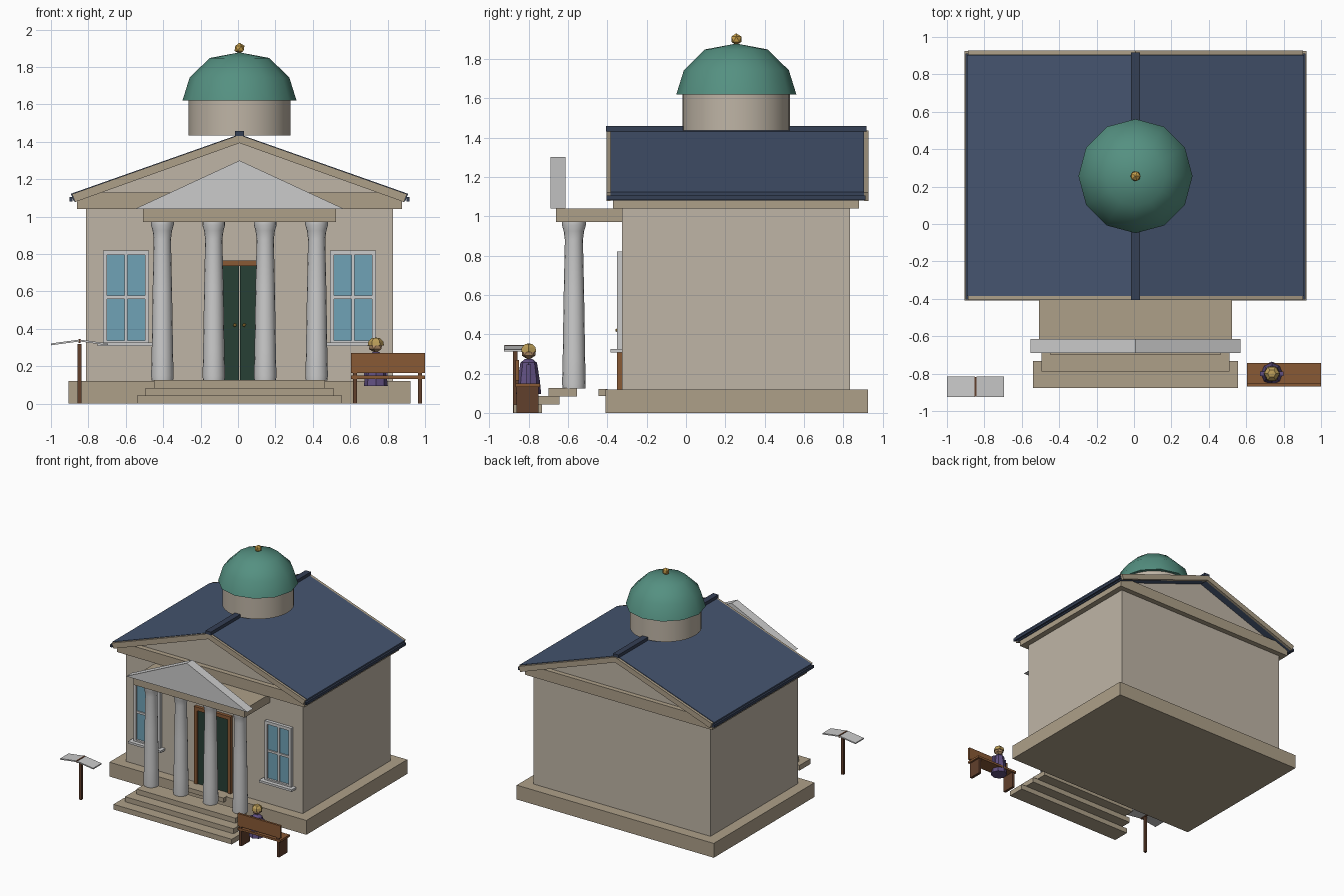
import bpy, bmesh, math
from mathutils import Vector

if "Cube" in bpy.data.objects:
    bpy.data.objects.remove(bpy.data.objects["Cube"])

CX, CY = 0.008, 0.256  # building axis

def mat(name, r, g, b):
    m = bpy.data.materials.new(name)
    m.diffuse_color = (r, g, b, 1)
    m.use_nodes = True
    m.node_tree.nodes["Principled BSDF"].inputs["Base Color"].default_value = m.diffuse_color
    return m

STONE = mat("stone", .52, .46, .38)
TRIM = mat("trim", .42, .35, .25)
NAVY = mat("roof_blue", .06, .09, .16)
RIDGE = mat("ridge_blue", .035, .05, .09)
COPPER = mat("copper_green", .09, .28, .22)
GOLD = mat("gold", .60, .36, .07)
GREEN = mat("door_green", .02, .05, .035)
BROWN = mat("wood", .25, .10, .035)
DARK = mat("dark_wood", .12, .05, .025)
GLASS = mat("glass", .16, .36, .47)
PURPLE = mat("purple", .12, .08, .22)
SKIN = mat("skin", .45, .27, .14)
HAIR = mat("hair", .50, .34, .10)

def finish(name, bm, m=None, smooth=None):
    bmesh.ops.recalc_face_normals(bm, faces=bm.faces)
    me = bpy.data.meshes.new(name)
    bm.to_mesh(me)
    bm.free()
    ob = bpy.data.objects.new(name, me)
    bpy.context.collection.objects.link(ob)
    if m:
        me.materials.append(m)
    if smooth:
        bpy.ops.object.select_all(action='DESELECT')
        bpy.context.view_layer.objects.active = ob
        ob.select_set(True)
        bpy.ops.object.shade_smooth_by_angle(angle=math.radians(smooth))
    return ob

def extrude_y(name, pts, y0, y1, m=None):
    """Extrude an x-z profile along y."""
    bm = bmesh.new()
    f = bm.faces.new([bm.verts.new((x, y0, z)) for x, z in pts])
    r = bmesh.ops.extrude_face_region(bm, geom=[f])
    vs = [v for v in r['geom'] if isinstance(v, bmesh.types.BMVert)]
    bmesh.ops.translate(bm, verts=vs, vec=(0, y1 - y0, 0))
    return finish(name, bm, m)

def box(name, x0, x1, y0, y1, z0, z1, m=None):
    return extrude_y(name, [(x0, z0), (x1, z0), (x1, z1), (x0, z1)], y0, y1, m)

def lathe(name, prof, x, y, n, m=None, smooth=None):
    """Revolve (radius, z) points round a vertical axis, capped."""
    bm = bmesh.new()
    rings = []
    for r, z in prof:
        if r == 0:
            rings.append([bm.verts.new((x, y, z))] * n)
        else:
            rings.append([bm.verts.new((x + r * math.cos(2 * math.pi * i / n),
                                        y + r * math.sin(2 * math.pi * i / n), z)) for i in range(n)])
    for a, b in zip(rings, rings[1:]):
        for i in range(n):
            j = (i + 1) % n
            bm.faces.new(list(dict.fromkeys([a[i], a[j], b[j], b[i]])))
    for ring in (rings[0], rings[-1]):
        if len(set(ring)) > 2:
            bm.faces.new(ring)
    return finish(name, bm, m, smooth)

def ball(name, x, y, z, r, sub, m):
    bm = bmesh.new()
    bmesh.ops.create_icosphere(bm, subdivisions=sub, radius=r)
    bmesh.ops.translate(bm, verts=bm.verts, vec=Vector((x, y, z)))
    return finish(name, bm, m)

# main hall
box("plinth", CX - .913, CX + .913, -.41, .925, 0, .12, TRIM)
box("hall_walls", CX - .82, CX + .82, -.325, .835, .12, 1.04, STONE)
box("cornice", CX - .868, CX + .868, -.372, .88, 1.04, 1.13, TRIM)
extrude_y("gable_wall", [(CX - .80, 1.12), (CX + .80, 1.12), (CX, 1.41)], -.33, .84, STONE)

def chevron(w, top, eave, t):
    """Gable roof section with square-cut eaves."""
    return [(CX - w, eave), (CX, top), (CX + w, eave), (CX + w - .017, eave - t),
            (CX, top - t - .002), (CX - w + .017, eave - t)]

# gable roof
extrude_y("roof_slopes", chevron(.902, 1.44, 1.122, .042), -.385, .904, NAVY)
for label, y in (("front", -.405), ("back", .906)):
    extrude_y(label + "_raking_trim", chevron(.896, 1.437, 1.12, .042), y, y + .022, TRIM)
box("roof_ridge", CX - .025, CX + .025, -.406, .918, 1.432, 1.458, RIDGE)
for s in (-1, 1):
    x = CX + s * .902
    box("eave_strip", x - .008, x + .008, -.403, .912, 1.082, 1.105, RIDGE)

# drum, dome and finial
lathe("drum", [(.273, 1.435), (.273, 1.625)], CX, CY, 32, STONE, 40)
lathe("dome", [(.305, 1.62), (.267, 1.742), (.16, 1.848), (0, 1.878)], CX, CY, 12, COPPER, 50)
ball("finial", CX, CY, 1.90, .03, 1, GOLD)

# portico
box("portico_entablature", CX - .515, CX + .515, -.66, -.325, .97, 1.04, TRIM)
extrude_y("portico_pediment", [(CX - .562, 1.04), (CX + .562, 1.04), (CX, 1.30)], -.69, -.614)
COLUMN = [(.058, .125), (.06, .15), (.057, .28), (.052, .6), (.046, .88), (.052, .925), (.061, .955), (.061, .97)]
for i in range(4):
    lathe("column", COLUMN, CX + (i - 1.5) * .275, -.57, 16, None, 40)
for i in range(3):
    w = .548 - i * .045
    y = -.877 + i * .089
    box("step", CX - w, CX + w, y, y + .145, i * .042, i * .042 + .043, TRIM)
box("threshold", CX - .17, CX + .17, -.445, -.40, .085, .122, TRIM)

# double door
for s in (-1, 1):
    a, b = sorted((CX + s * .002, CX + s * .14))
    box("door_leaf", a, b, -.342, -.32, .12, .735, GREEN)
    a, b = sorted((CX + s * .14, CX + s * .17))
    box("door_jamb", a, b, -.352, -.32, .12, .765, BROWN)
    ball("door_knob", CX + s * .025, -.35, .42, .01, 1, GOLD)
box("door_lintel", CX - .14, CX + .14, -.352, -.32, .735, .765, BROWN)

# windows
for s in (-1, 1):
    x = CX + s * .607
    box("window_glass", x - .11, x + .11, -.334, -.32, .33, .81, GLASS)
    for t in (-1, 1):
        e = x + t * .112
        box("window_stile", e - .011, e + .011, -.352, -.32, .325, .82)
    box("window_head", x - .101, x + .101, -.352, -.32, .795, .82)
    box("window_foot", x - .101, x + .101, -.352, -.32, .325, .338)
    box("window_mullion", x - .009, x + .009, -.345, -.32, .338, .795)
    box("window_transom", x - .101, x + .101, -.344, -.32, .56, .578)
    box("window_sill", x - .152, x + .152, -.385, -.32, .308, .326)

# bench facing the hall
box("bench_seat", .604, 1.0, -.868, -.743, .132, .15, BROWN)
box("bench_back", .604, 1.0, -.868, -.85, .165, .27, BROWN)
for x in (.615, .963):
    box("bench_leg", x, x + .022, -.862, -.75, 0, .134, DARK)
    box("bench_back_post", x, x + .022, -.866, -.852, .14, .18, DARK)

# seated figure
lathe("robe", [(.064, .095), (.056, .17), (.042, .255), (.018, .275)], .737, -.80, 8, PURPLE)
for s in (-1, 1):
    x = .737 + s * .05
    box("sleeve", x - .012, x + .012, -.812, -.788, .15, .245, PURPLE)
ball("head", .737, -.80, .31, .041, 1, SKIN)
lathe("hair", [(.044, .31), (.04, .333), (.022, .35), (0, .353)], .737, -.80, 6, HAIR)

# book-shaped stand on a post
PX = -.847
box("stand_post", PX - .011, PX + .011, -.88, -.858, 0, .32, DARK)
for s in (-1, 1):
    extrude_y("stand_panel", [(PX + s * .004, .332), (PX + s * .153, .312),
                              (PX + s * .153, .322), (PX + s * .004, .342)], -.925, -.815)
box("stand_spine", PX - .006, PX + .006, -.922, -.818, .325, .345, DARK)
